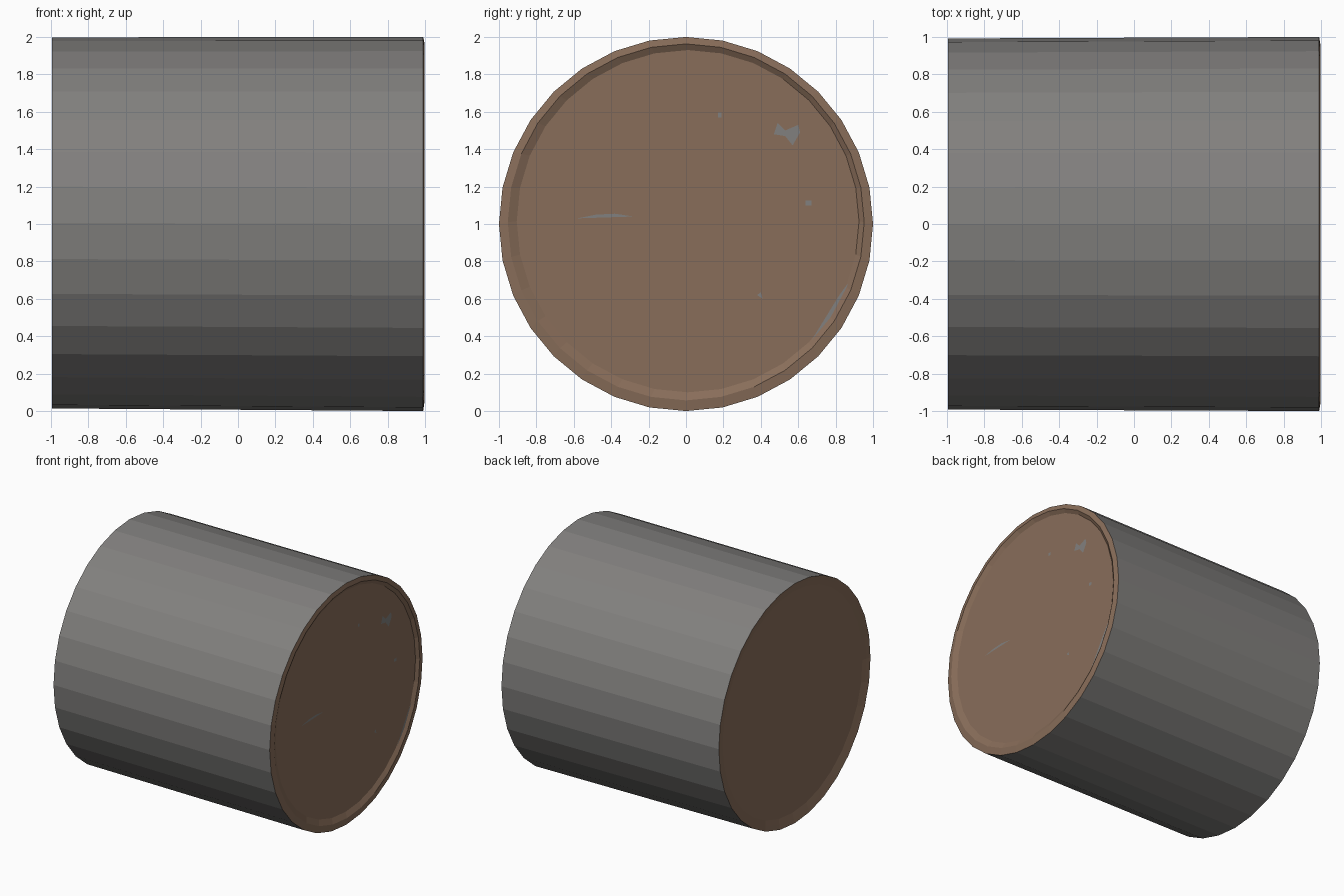
import bpy, bmesh, math

if "Cube" in bpy.data.objects:
    bpy.data.objects.remove(bpy.data.objects["Cube"])

SIDES = 32


def material(name, rgb):
    m = bpy.data.materials.new(name)
    m.diffuse_color = (*rgb, 1)
    m.use_nodes = True
    m.node_tree.nodes["Principled BSDF"].inputs["Base Color"].default_value = m.diffuse_color
    return m


bark = material("grey bark", (0.222, 0.216, 0.209))
wood = material("brown cut wood", (0.25, 0.155, 0.102))


def make_object(name, bm, mats):
    me = bpy.data.meshes.new(name)
    bm.to_mesh(me)
    bm.free()
    for m in mats:
        me.materials.append(m)
    ob = bpy.data.objects.new(name, me)
    bpy.context.collection.objects.link(ob)
    return ob


# Log: rings (x, radius, centre y, centre z) joined along the x axis
rings = [(-0.975, 0.915, 0.0, 1.01), (-0.985, 0.955, 0.0, 1.01),
         (-0.995, 0.992, 0.0, 1.006), (0.99, 1.0, 0.0, 1.0),
         (0.998, 0.953, 0.0, 1.01), (0.978, 0.915, 0.01, 1.015)]
bm = bmesh.new()
loops = []
for x, r, cy, cz in rings:
    loops.append([bm.verts.new((x, cy + r * math.sin(2 * math.pi * i / SIDES),
                                cz + r * math.cos(2 * math.pi * i / SIDES)))
                  for i in range(SIDES)])
for k in range(len(loops) - 1):
    for i in range(SIDES):
        j = (i + 1) % SIDES
        f = bm.faces.new((loops[k][i], loops[k][j], loops[k + 1][j], loops[k + 1][i]))
        f.material_index = 0 if k == 2 else 1
for loop in (loops[0], loops[-1]):
    bm.faces.new(loop).material_index = 1
bmesh.ops.recalc_face_normals(bm, faces=bm.faces)
make_object("log", bm, [bark, wood])


# Small grey stains on the right cut face, as thin plates
stains = [
    [(0.47, 1.48), (0.53, 1.47), (0.57, 1.42), (0.61, 1.49), (0.60, 1.53), (0.53, 1.50), (0.49, 1.54)],
    [(-0.58, 1.03), (-0.28, 1.04), (-0.38, 1.055), (-0.48, 1.05)],
    [(0.17, 1.57), (0.19, 1.57), (0.19, 1.595), (0.17, 1.595)],
    [(0.64, 1.10), (0.67, 1.10), (0.67, 1.125), (0.64, 1.125)],
    [(0.38, 0.62), (0.41, 0.60), (0.40, 0.635)],
    [(0.66, 0.36), (0.71, 0.38), (0.88, 0.65), (0.90, 0.73), (0.82, 0.62)],
]
bm = bmesh.new()
for pts in stains:
    bm.faces.new([bm.verts.new((0.981, y, z)) for y, z in pts])
make_object("end_stains", bm, [bark])
